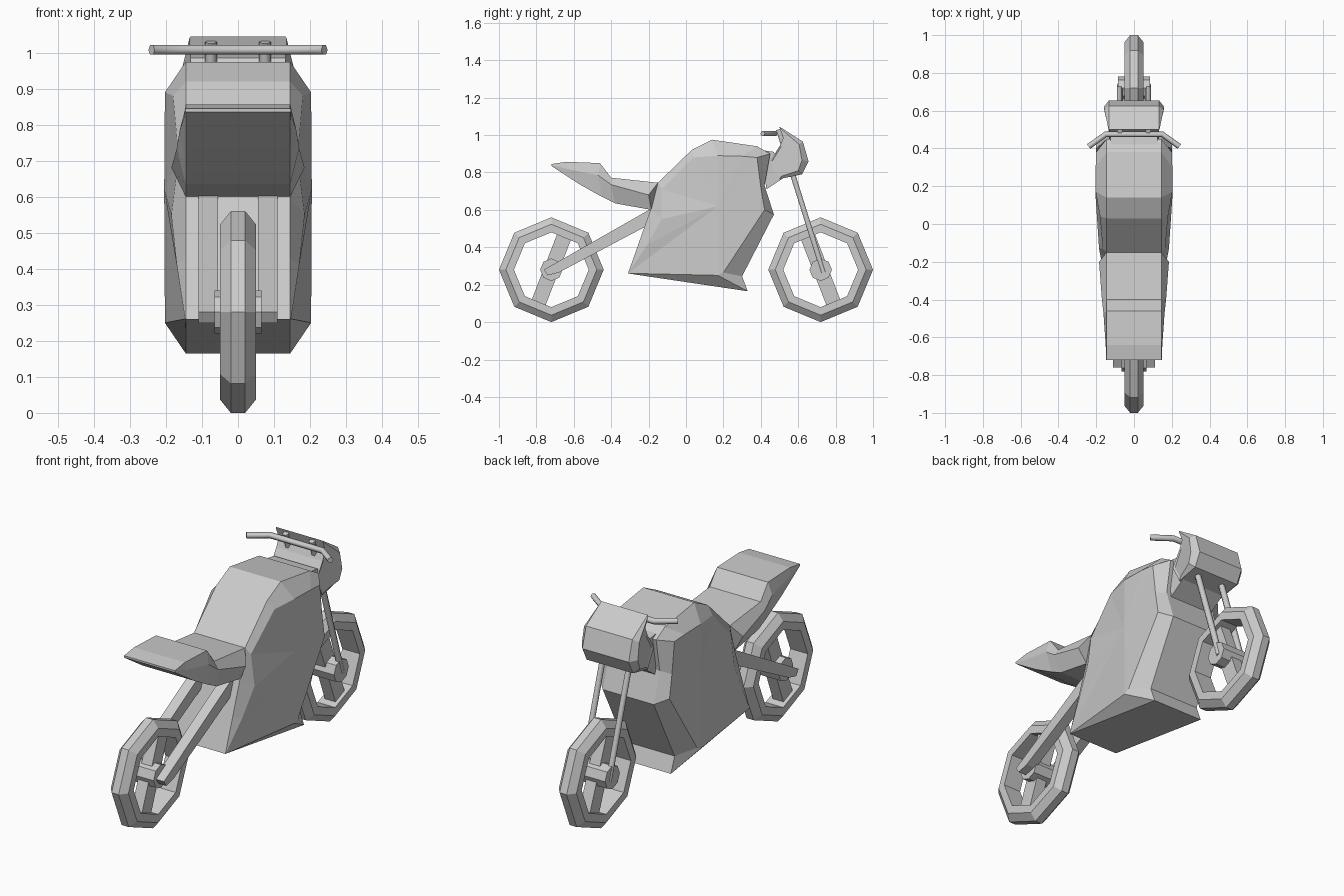
import bpy, bmesh, math

if "Cube" in bpy.data.objects:
    bpy.data.objects.remove(bpy.data.objects["Cube"])


def make(name, bm):
    bmesh.ops.recalc_face_normals(bm, faces=bm.faces)
    me = bpy.data.meshes.new(name)
    bm.to_mesh(me)
    bm.free()
    ob = bpy.data.objects.new(name, me)
    bpy.context.collection.objects.link(ob)
    return ob


def loft(name, rings, closed=False, hub=None):
    """Skin matching rings of points; close into a ring, or cap (optionally as a fan to +-hub)."""
    bm = bmesh.new()
    rs = [[bm.verts.new(p) for p in r] for r in rings]
    n = len(rs[0])
    pairs = list(zip(rs, rs[1:])) + ([(rs[-1], rs[0])] if closed else [])
    for a, b in pairs:
        for i in range(n):
            j = (i + 1) % n
            bm.faces.new((a[i], a[j], b[j], b[i]))
    if not closed:
        for r, s in ((rs[0], -1), (rs[-1], 1)):
            if hub:
                c = bm.verts.new((s * hub[0], hub[1], hub[2]))
                for i in range(n):
                    bm.faces.new((r[i], r[(i + 1) % n], c))
            else:
                bm.faces.new(r)
    return make(name, bm)


def slab(name, profile, x0, x1):
    """Extrude a (y, z) profile from x0 to x1."""
    return loft(name, [[(x, y, z) for y, z in profile] for x in (x0, x1)])


def shell(name, inner_x, inner, outer, hub=None):
    """Central band of half width inner_x with bevelled sides out to (x, y, z) points."""
    band = [[(s * inner_x, y, z) for y, z in inner] for s in (-1, 1)]
    side = [[(s * x, y, z) for x, y, z in outer] for s in (-1, 1)]
    return loft(name, [side[0], band[0], band[1], side[1]], hub=hub)


def tube(name, pts, r):
    cu = bpy.data.curves.new(name, 'CURVE')
    cu.dimensions = '3D'
    cu.bevel_depth = r
    cu.bevel_resolution = 1
    cu.use_fill_caps = True
    sp = cu.splines.new('POLY')
    sp.points.add(len(pts) - 1)
    for p, q in zip(sp.points, pts):
        p.co = (*q, 1)
    ob = bpy.data.objects.new(name, cu)
    bpy.context.collection.objects.link(ob)


def octagon(y, z, r):
    return [(y + r * math.sin(k * math.pi / 4), z + r * math.cos(k * math.pi / 4)) for k in range(8)]


# wheels: octagonal tyre, hub and one slanted spoke bar
for label, cy, lean, hw in (("rear", -0.72, 1, 0.065), ("front", 0.72, -1, 0.085)):
    section = [(-0.05, 0.2), (-0.05, 0.243), (-0.02, 0.28), (0.02, 0.28), (0.05, 0.243), (0.05, 0.2)]
    loft(label + "_tyre", [[(x, y, z) for y, z in octagon(cy, 0.28, r)] for x, r in section], closed=True)
    slab(label + "_hub", octagon(cy, 0.28, 0.06), -hw, hw)
    dy, dz = lean * 0.36, 0.93
    bar = [(cy + a * 0.215 * dy + b * 0.04 * dz, 0.28 + a * 0.215 * dz - b * 0.04 * dy)
           for a, b in ((-1, -1), (1, -1), (1, 1), (-1, 1))]
    slab(label + "_spoke_bar", bar, -0.03, 0.03)

# main body with tank, belly and faceted sides
body_inner = [(-0.31, 0.26), (0.33, 0.165), (0.30, 0.245), (0.47, 0.575), (0.42, 0.73), (0.45, 0.9),
              (0.38, 0.94), (0.14, 0.975), (0.03, 0.92), (-0.15, 0.745), (-0.19, 0.6), (-0.25, 0.43)]
body_outer = [(0.147, -0.31, 0.261), (0.203, 0.17, 0.25), (0.203, 0.2, 0.265), (0.2, 0.42, 0.6),
              (0.2, 0.40, 0.72), (0.2, 0.38, 0.88), (0.203, 0.3, 0.887), (0.203, 0.17, 0.89),
              (0.18, 0.04, 0.88), (0.165, -0.13, 0.71), (0.185, -0.13, 0.55), (0.17, -0.21, 0.41)]
shell("body", 0.145, body_inner, body_outer, hub=(0.205, 0.17, 0.62))

# seat and tail: hexagonal rings as (y top, z top, y mid, z mid, half width, y bottom, z bottom)
stations = [(-0.72, 0.845, -0.72, 0.84, 0.147, -0.72, 0.835),
            (-0.64, 0.857, -0.64, 0.82, 0.15, -0.57, 0.737),
            (-0.46, 0.85, -0.47, 0.785, 0.162, -0.45, 0.67),
            (-0.40, 0.772, -0.40, 0.735, 0.17, -0.38, 0.635),
            (-0.15, 0.745, -0.20, 0.68, 0.185, -0.185, 0.6)]
loft("seat", [[(-0.145, yt, zt), (0.145, yt, zt), (w, ym, zm), (0.145, yb, zb), (-0.145, yb, zb), (-w, ym, zm)]
              for yt, zt, ym, zm, w, yb, zb in stations])

# steering neck and headlight fairing
slab("neck", [(0.40, 0.92), (0.47, 0.91), (0.52, 0.77), (0.43, 0.71)], -0.125, 0.125)
head_inner = [(0.50, 1.045), (0.625, 0.965), (0.655, 0.86), (0.62, 0.79), (0.50, 0.765),
              (0.45, 0.86), (0.50, 0.94), (0.52, 0.985)]
head_outer = [(0.135, 0.50, 1.04), (0.157, 0.605, 0.95), (0.16, 0.62, 0.865), (0.157, 0.60, 0.81),
              (0.135, 0.51, 0.78), (0.125, 0.46, 0.86), (0.13, 0.51, 0.94), (0.132, 0.52, 0.985)]
shell("headlight_fairing", 0.132, head_inner, head_outer)

# fork legs and swing arms on both sides
for side, s in (("left", -1), ("right", 1)):
    tube("fork_leg_" + side, [(s * 0.075, 0.495, 1.03), (s * 0.075, 0.735, 0.265)], 0.016)
    slab("swing_arm_" + side, [(-0.76, 0.28), (-0.74, 0.25), (-0.68, 0.265), (-0.18, 0.53), (-0.18, 0.61)],
         s * 0.055, s * 0.11)

# handlebar
tube("handlebar", [(-0.24, 0.41, 1.008), (-0.15, 0.475, 1.008), (0.15, 0.475, 1.008), (0.24, 0.41, 1.008)], 0.015)
